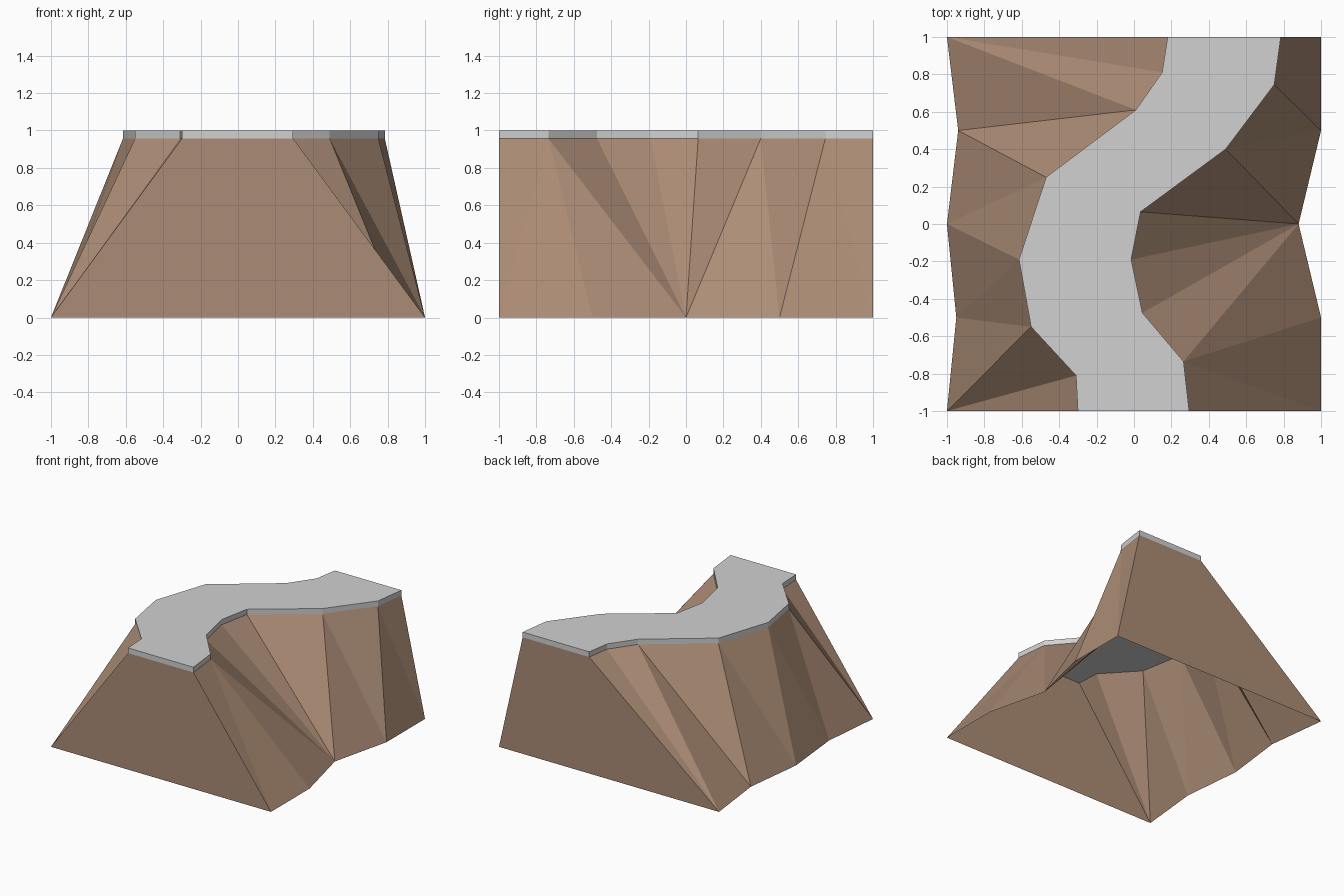
import bpy
import bmesh

if "Cube" in bpy.data.objects:
    bpy.data.objects.remove(bpy.data.objects["Cube"])

# Path edges (back to front) and the foot of each cliff side
PATH_L = [(0.18, 1), (0.15, 0.81), (0.01, 0.61), (-0.47, 0.25),
          (-0.615, -0.19), (-0.55, -0.55), (-0.31, -0.81), (-0.30, -1)]
PATH_R = [(0.785, 1), (0.75, 0.745), (0.49, 0.40), (0.035, 0.065),
          (-0.015, -0.19), (0.045, -0.475), (0.265, -0.735), (0.295, -1)]
FOOT_L = [(-1, 1), (-0.94, 0.5), (-1, 0), (-0.95, -0.5), (-1, -1)]
FOOT_R = [(1, 1), (1, 0.5), (0.88, 0), (1, -0.5), (1, -1)]
CLIFF_TOP, PATH_TOP = 0.957, 1.0


def material(name, rgb):
    m = bpy.data.materials.new(name)
    m.diffuse_color = (*rgb, 1)
    m.use_nodes = True
    m.node_tree.nodes["Principled BSDF"].inputs["Base Color"].default_value = m.diffuse_color
    return m


def finish(name, bm, mat):
    bmesh.ops.recalc_face_normals(bm, faces=bm.faces)
    me = bpy.data.meshes.new(name)
    bm.to_mesh(me)
    bm.free()
    me.materials.append(mat)
    ob = bpy.data.objects.new(name, me)
    bpy.context.collection.objects.link(ob)
    return ob


def verts(bm, points, z):
    return [bm.verts.new((x, y, z)) for x, y in points]


def facets(bm, top, foot, steps, flip):
    """Zip rim and foot with triangles; each step moves along the (t)op or (b)ase."""
    t = b = 0
    for s in steps:
        if s == "t":
            tri = (top[t], foot[b], top[t + 1])
            t += 1
        else:
            tri = (top[t], foot[b], foot[b + 1])
            b += 1
        bm.faces.new(tri[::-1] if flip else tri)


rock = material("brown rock", (0.41, 0.265, 0.18))
stone = material("pale grey stone", (0.64, 0.64, 0.64))

# Cliff: faceted sides, flat ends, open underneath
bm = bmesh.new()
top_l, top_r = verts(bm, PATH_L, CLIFF_TOP), verts(bm, PATH_R, CLIFF_TOP)
foot_l, foot_r = verts(bm, FOOT_L, 0), verts(bm, FOOT_R, 0)
facets(bm, top_l, foot_l, "ttbtbtbtbtt", False)
facets(bm, top_r, foot_r, "tbtbttttbbt", True)
bm.faces.new((foot_l[-1], foot_r[-1], top_r[-1], top_l[-1]))   # front end
bm.faces.new((foot_r[0], foot_l[0], top_l[0], top_r[0]))       # back end
bmesh.ops.recalc_face_normals(bm, faces=bm.faces)
# keep the open shell facing outwards
bm.faces.ensure_lookup_table()
front = bm.faces[-2]
flip_all = front.normal.y > 0
cliff = finish("cliff", bm, rock)
if flip_all:
    cliff.data.flip_normals()

# Path: winding slab on top of the cliff
bm = bmesh.new()
outline = PATH_L + PATH_R[::-1]
low, high = verts(bm, outline, CLIFF_TOP), verts(bm, outline, PATH_TOP)
bm.faces.new(high)
bm.faces.new(low[::-1])
n = len(outline)
for i in range(n):
    j = (i + 1) % n
    bm.faces.new((low[i], low[j], high[j], high[i]))
finish("path", bm, stone)
